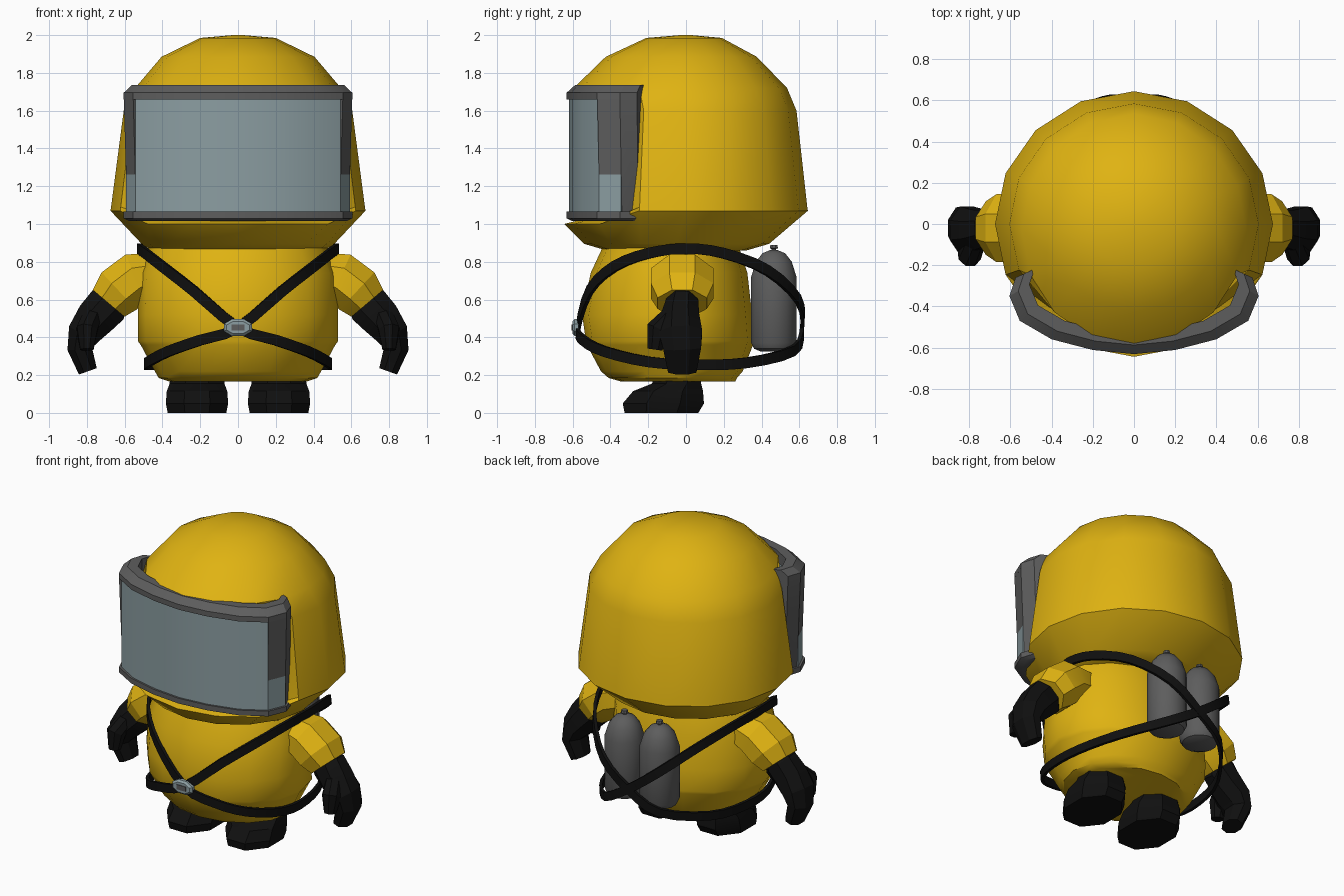
import bpy, bmesh, math
from mathutils import Vector as V

if "Cube" in bpy.data.objects:
    bpy.data.objects.remove(bpy.data.objects["Cube"])


def material(name, r, g, b):
    m = bpy.data.materials.new(name)
    m.use_nodes = True
    m.diffuse_color = (r, g, b, 1)
    m.node_tree.nodes["Principled BSDF"].inputs["Base Color"].default_value = (r, g, b, 1)
    return m


YELLOW = material("suit_yellow", 0.74, 0.45, 0.006)
GREY = material("dark_grey", 0.11, 0.11, 0.11)
GLASS = material("pale_blue_grey", 0.26, 0.34, 0.36)
BLACK = material("rubber_black", 0.005, 0.005, 0.005)
X, Y, Z = V((1, 0, 0)), V((0, 1, 0)), V((0, 0, 1))


def skin(name, rings, mat, closed=False, caps=True, angle=35):
    """Join rings of points into one surface."""
    bm = bmesh.new()
    rows = [[bm.verts.new(p) for p in ring] for ring in rings]
    pairs = list(zip(rows, rows[1:])) + ([(rows[-1], rows[0])] if closed else [])
    for a, b in pairs:
        for i in range(len(a)):
            j = (i + 1) % len(a)
            bm.faces.new((a[i], a[j], b[j], b[i]))
    if caps and not closed:
        bm.faces.new(rows[0])
        bm.faces.new(rows[-1])
    bmesh.ops.recalc_face_normals(bm, faces=bm.faces)
    me = bpy.data.meshes.new(name)
    bm.to_mesh(me)
    bm.free()
    me.materials.append(mat)
    ob = bpy.data.objects.new(name, me)
    bpy.context.collection.objects.link(ob)
    bpy.ops.object.select_all(action="DESELECT")
    ob.select_set(True)
    bpy.context.view_layer.objects.active = ob
    bpy.ops.object.shade_smooth_by_angle(angle=math.radians(angle))
    return ob


def ovals(sections, sides=8, axis=None, ref=Y, turn=0.5, side=1):
    """Oval rings from (x, y, z, half width, half depth) sections."""
    pts = [V(s[:3]) for s in sections]
    rings = []
    for i, s in enumerate(sections):
        t = axis or (pts[min(i + 1, len(pts) - 1)] - pts[max(i - 1, 0)]).normalized()
        n = t.cross(ref).normalized()
        m = t.cross(n)
        grow = 1 / math.cos(math.pi / sides) if turn else 1
        ring = []
        for k in range(sides):
            a = (k + turn) * math.tau / sides
            p = pts[i] + (n * math.cos(a) * s[3] + m * math.sin(a) * s[4]) * grow
            ring.append(V((p.x * side, p.y, p.z)))
        rings.append(ring)
    return rings


# Hood: domed shell with a recess for the visor and a ledge below it
hood = ovals([
    (0, -.05, .86, .46, .37), (0, -.05, .895, .51, .49), (0, 0, 1.07, .675, .645),
    (0, 0, 1.09, .672, .642), (0, 0, 1.6, .605, .585), (0, -.03, 1.72, .545, .565),
    (0, -.025, 1.885, .405, .4), (0, -.01, 1.985, .2, .2), (0, 0, 2, .03, .03),
], 16, Z, turn=0)
for ring in hood[2:5]:
    for p in ring:
        if p.y < -.3:
            if ring is hood[2]:
                p.z = 1.0
            else:
                p.x, p.y = p.x * .88, p.y * .88
                if ring is hood[3]:
                    p.z = 1.02
skin("hood", hood, YELLOW)

# Visor: curved glass in a chamfered frame
half = [(.575, -.26), (.605, -.35), (.555, -.47), (.4, -.56), (.2, -.612)]
plan = half + [(0, -.632)] + [(-x, y) for x, y in reversed(half)]


def bar(name, columns, section, mat):
    skin(name, [[V((x * s, y * s, z)) for s, z in section] for x, y in columns], mat, angle=25)


bar("visor_glass", plan[1:-1], [(.9, 1.04), (.98, 1.04), (.98, 1.68), (.9, 1.68)], GLASS)
bar("visor_frame_top", plan,
    [(.84, 1.66), (1, 1.66), (1, 1.695), (.93, 1.735), (.84, 1.735)], GREY)
bar("visor_frame_bottom", plan,
    [(.84, 1.015), (.95, 1.015), (1, 1.03), (1, 1.065), (.84, 1.065)], GREY)
for name, columns in (("left", plan[:3]), ("right", plan[-3:])):
    bar("visor_frame_" + name, columns,
        [(.84, 1.015), (.93, 1.015), (.97, 1.06), (1, 1.67), (.92, 1.735), (.84, 1.735)], GREY)

# Suit body
skin("suit_body", ovals([
    (0, -.04, .165, .36, .3), (0, -.07, .185, .42, .34), (0, -.075, .22, .44, .375),
    (0, -.085, .36, .515, .44), (0, -.085, .38, .53, .445), (0, -.1, .52, .53, .45),
    (0, -.09, .74, .525, .415), (0, -.08, .88, .47, .36),
], 16, Z, turn=0), YELLOW)

for label, side in (("left", 1), ("right", -1)):
    # Sleeve, gauntlet and thumb
    skin(label + "_sleeve", ovals([
        (.42, -.02, .74, .11, .13), (.54, -.02, .715, .135, .165),
        (.63, -.02, .645, .135, .165), (.685, -.02, .58, .11, .13),
    ], side=side), YELLOW, angle=20)
    skin(label + "_glove", ovals([
        (.665, -.02, .6, .085, .075), (.69, -.02, .57, .112, .085), (.755, -.03, .5, .105, .1),
        (.815, -.03, .42, .088, .115), (.838, -.02, .34, .065, .1), (.795, -.02, .22, .05, .075),
    ], side=side), BLACK, angle=20)
    skin(label + "_thumb", ovals([
        (.77, -.07, .52, .05, .05), (.8, -.15, .44, .055, .06), (.8, -.165, .335, .035, .04),
    ], side=side), BLACK, angle=20)

    # Boot
    skin(label + "_boot", ovals([
        (.217, -.13, 0, .155, .195), (.217, -.12, .05, .165, .215),
        (.217, -.095, .115, .16, .185), (.217, -.05, .155, .145, .13),
        (.217, -.04, .22, .14, .12),
    ], 8, Z, side=side), BLACK, angle=25)

    # Air tank with rounded ends and a valve
    x = .13
    skin(label + "_air_tank", ovals([
        (x, .465, .325, .07, .07), (x, .465, .34, .105, .105), (x, .465, .37, .12, .12),
        (x, .465, .72, .12, .12), (x, .465, .8, .095, .095), (x, .465, .845, .06, .06),
        (x, .465, .862, .02, .02),
    ], 16, Z, side=side), GREY)
    skin(label + "_tank_valve", ovals([
        (x, .465, .85, .012, .012), (x, .465, .868, .012, .012),
        (x, .465, .872, .022, .022), (x, .465, .89, .018, .018),
    ], 8, Z, side=side), GREY)

    # Strap: a ribbon looped over one shoulder and round the opposite hip
    path = [V(p) for p in (
        (.525, 0, .87), (.49, -.2, .845), (.4, -.38, .775), (.24, -.51, .65), (0, -.572, .45),
        (-.2, -.545, .385), (-.37, -.43, .325), (-.475, -.2, .27), (-.48, .05, .255),
        (-.4, .32, .265), (-.2, .57, .33), (0, .615, .45), (.2, .595, .6),
        (.38, .43, .755), (.49, .2, .845))]
    count = len(path)
    smooth = []
    for i in range(count):
        a, b, c, d = (path[(i + k) % count] for k in (-1, 0, 1, 2))
        for u in (0, 1 / 3, 2 / 3):
            smooth.append(b + (c - a) * (u / 2) + (a * 2 - b * 5 + c * 4 - d) * (u * u / 2)
                          + (b * 3 - a - c * 3 + d) * (u ** 3 / 2))
    rings = []
    for i, p in enumerate(smooth):
        t = (smooth[(i + 1) % len(smooth)] - smooth[i - 1]).normalized()
        out = V((p.x, p.y, 0))
        out = (out - t * out.dot(t)).normalized()
        wide = t.cross(out)
        ring = [p + wide * w * .028 + out * h * .01
                for w, h in ((-1, -1), (1, -1), (1, 1), (-1, 1))]
        rings.append([V((q.x * side, q.y, q.z)) for q in ring])
    skin(label + "_strap", rings, BLACK, closed=True)

# Buckle where the straps cross
skin("buckle", ovals([(0, -.57, .452, .045, .075), (0, -.59, .452, .045, .075),
                      (0, -.602, .452, .033, .06)], 8, -Y, X), GLASS, angle=20)
skin("buckle_plate", ovals([(0, -.6, .452, .016, .034), (0, -.606, .452, .016, .034)],
                           4, -Y, X), GREY, angle=20)
